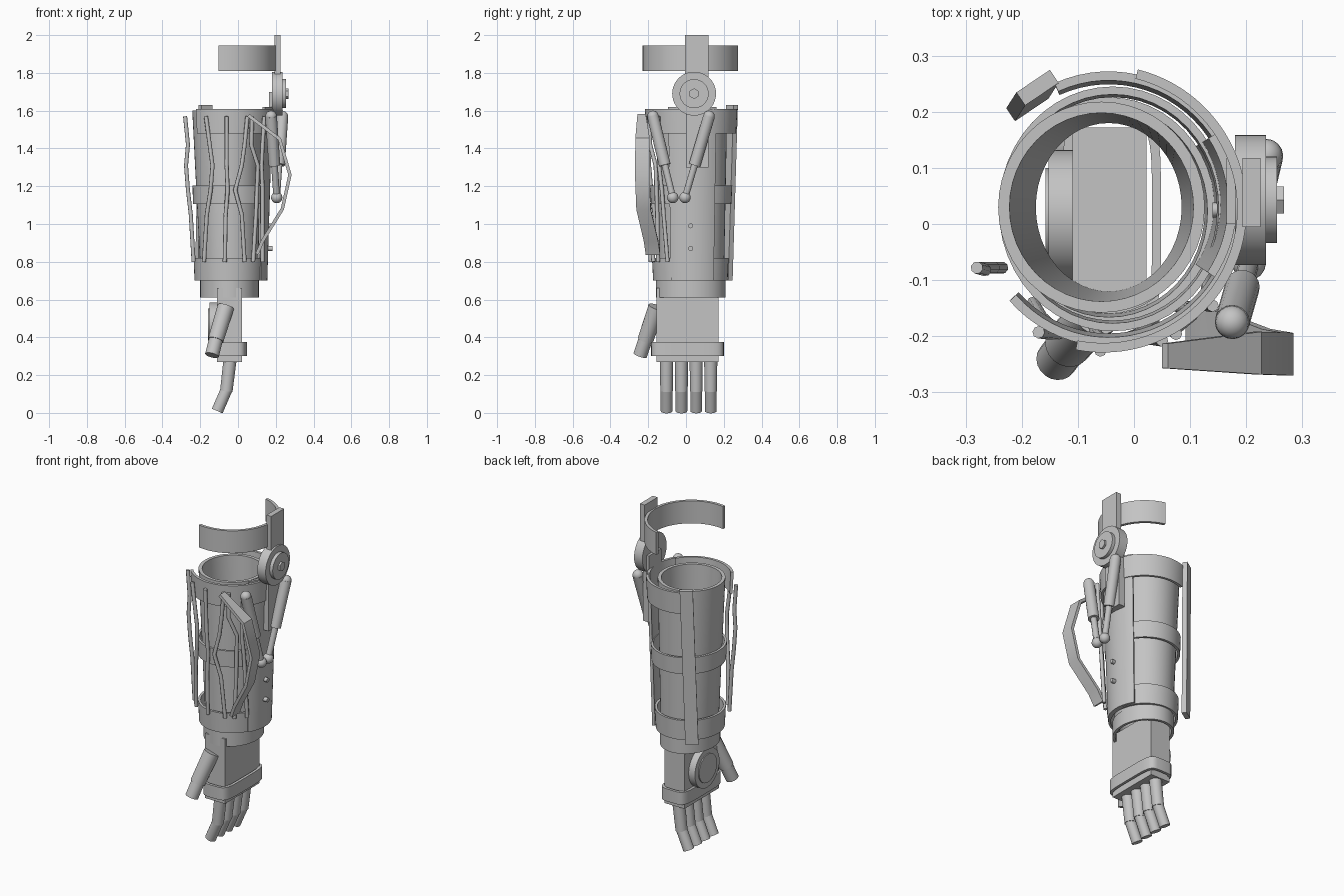
import bpy, bmesh, math
from mathutils import Vector, Matrix

cube = bpy.data.objects.get("Cube")
if cube:
    bpy.data.objects.remove(cube, do_unlink=True)

grey = bpy.data.materials.new("plain grey")
grey.use_nodes = True
grey.diffuse_color = (0.55, 0.55, 0.55, 1)
grey.node_tree.nodes["Principled BSDF"].inputs["Base Color"].default_value = grey.diffuse_color

CX, CY = -0.045, 0.027   # axis of the forearm


def finish(name, bm, smooth=True):
    bmesh.ops.recalc_face_normals(bm, faces=bm.faces)
    mesh = bpy.data.meshes.new(name)
    bm.to_mesh(mesh)
    bm.free()
    obj = bpy.data.objects.new(name, mesh)
    bpy.context.collection.objects.link(obj)
    mesh.materials.append(grey)
    if smooth:
        bpy.ops.object.select_all(action='DESELECT')
        obj.select_set(True)
        bpy.context.view_layer.objects.active = obj
        bpy.ops.object.shade_smooth_by_angle(angle=math.radians(35))
    return obj


def band(name, low, high, thick, a0=0, a1=360, steps=48, power=2):
    """Curved wall between two ellipses given as (z, cx, cy, rx, ry)."""
    bm = bmesh.new()
    full = a1 - a0 >= 360
    rows = []
    for i in range(steps if full else steps + 1):
        a = math.radians(a0 + (a1 - a0) * i / steps)
        c, s = [math.copysign(abs(v) ** (2 / power), v) for v in (math.cos(a), math.sin(a))]
        row = []
        for (z, cx, cy, rx, ry), t in ((low, 0), (high, 0), (high, thick), (low, thick)):
            row.append(bm.verts.new((cx + (rx - t) * c, cy + (ry - t) * s, z)))
        rows.append(row)
    pairs = list(zip(rows, rows[1:]))
    if full:
        pairs.append((rows[-1], rows[0]))
    else:
        bm.faces.new(rows[0])
        bm.faces.new(rows[-1])
    for p, q in pairs:
        for k in range(4):
            bm.faces.new((p[k], q[k], q[k - 1], p[k - 1]))
    return finish(name, bm)


def box(name, lo, hi):
    bm = bmesh.new()
    bmesh.ops.create_cube(bm, size=1)
    lo, hi = Vector(lo), Vector(hi)
    for v in bm.verts:
        v.co = (lo + hi) / 2 + Vector([a * b for a, b in zip(v.co, hi - lo)])
    return finish(name, bm, False)


def rod(name, a, b, r, sides=20, r2=None):
    a, b = Vector(a), Vector(b)
    bm = bmesh.new()
    turn = (b - a).to_track_quat('Z', 'Y').to_matrix().to_4x4()
    bmesh.ops.create_cone(bm, cap_ends=True, segments=sides, radius1=r, radius2=r2 or r,
                          depth=(b - a).length, matrix=Matrix.Translation((a + b) / 2) @ turn)
    return finish(name, bm)


def ball(name, at, r):
    bm = bmesh.new()
    bmesh.ops.create_uvsphere(bm, u_segments=16, v_segments=10, radius=r,
                              matrix=Matrix.Translation(at))
    return finish(name, bm)


def cable(name, points, r):
    curve = bpy.data.curves.new(name, 'CURVE')
    curve.dimensions = '3D'
    curve.bevel_depth = r
    curve.bevel_resolution = 2
    curve.use_fill_caps = True
    line = curve.splines.new('POLY')
    line.points.add(len(points) - 1)
    for p, co in zip(line.points, points):
        p.co = (*co, 1)
    curve.materials.append(grey)
    bpy.context.collection.objects.link(bpy.data.objects.new(name, curve))


# Forearm socket and the bands around it
band("forearm_socket", (0.67, CX, 0.03, 0.15, 0.17), (1.6, -0.058, 0.03, 0.184, 0.188), 0.02)
band("wrist_cuff", (0.61, CX, 0.025, 0.155, 0.185), (0.7, CX, 0.025, 0.155, 0.185), 0.015)
band("lower_band", (0.7, CX, 0.023, 0.185, 0.197), (0.82, CX, 0.023, 0.19, 0.203), 0.014)
band("middle_band", (1.105, -0.038, CY, 0.2, 0.213), (1.205, -0.038, CY, 0.203, 0.218), 0.014)
band("top_band", (1.48, CX, CY, 0.232, 0.238), (1.61, CX, CY, 0.238, 0.245), 0.016, -138, 114)
band("side_plate", (0.7, CX, 0.035, 0.2, 0.205), (1.62, CX, 0.035, 0.228, 0.232), 0.016, -34, 33, 16)
for z in (0.87, 0.99):
    rod("plate_rivet", (0.14, 0.025, z), (0.183, 0.025, z), 0.013, 12)

# Flat rear strap running down the socket
strap = box("rear_strap", (-0.014, -0.036, 0.7), (0.014, 0.036, 1.63))
for v in strap.data.vertices:
    t = (v.co.z - 0.7) / 0.93
    mid = Vector((-0.19 + 0.018 * t, 0.215 + 0.028 * t, 0))
    v.co = Matrix.Rotation(math.radians(124), 3, 'Z') @ v.co + mid

# Upper arm cuff and elbow hinge
band("upper_arm_cuff", (1.81, -0.055, CY, 0.256, 0.256), (1.945, -0.055, CY, 0.256, 0.256),
     0.017, -101, 76)
box("upper_hinge_bar", (0.193, -0.005, 1.7), (0.225, 0.118, 2.0))
box("lower_hinge_bar", (0.165, 0.0, 1.3), (0.205, 0.118, 1.7))
for name, x0, x1, r, sides in (("hinge_disc", 0.18, 0.235, 0.116, 40),
                               ("hinge_cap", 0.235, 0.255, 0.077, 32),
                               ("hinge_bolt", 0.255, 0.267, 0.028, 6)):
    rod(name, (x0, 0.043, 1.69), (x1, 0.043, 1.69), r, sides)

# Pistons between hinge and side plate
for side, top, foot in (("front", (0.175, -0.175, 1.57), (0.205, -0.07, 1.14)),
                        ("rear", (0.235, 0.122, 1.57), (0.205, -0.005, 1.14))):
    top, foot = Vector(top), Vector(foot)
    mid = top.lerp(foot, 0.6)
    rod(side + "_piston_body", top, mid, 0.031)
    rod(side + "_piston_rod", mid, foot, 0.018, 12)
    ball(side + "_piston_foot", foot, 0.03)
    ball(side + "_piston_head", top, 0.03)

# Wide bowed ribbon on the front corner
path = [Vector(p) for p in ((0.055, -0.235, 1.575), (0.22, -0.23, 1.45), (0.275, -0.232, 1.26),
                            (0.235, -0.225, 1.08), (0.13, -0.185, 0.91), (0.1, -0.175, 0.84))]
bm = bmesh.new()
rows = []
for i, p in enumerate(path):
    along = path[min(i + 1, len(path) - 1)] - path[max(i - 1, 0)]
    out = Vector((along.z, 0, -along.x)).normalized() * 0.009
    wide = Vector((0, 0.022 if i == 0 else 0.038, 0))
    rows.append([bm.verts.new(p + o) for o in (out + wide, out - wide, -out - wide, wide - out)])
bm.faces.new(rows[0])
bm.faces.new(rows[-1])
for p, q in zip(rows, rows[1:]):
    for k in range(4):
        bm.faces.new((p[k], q[k], q[k - 1], p[k - 1]))
finish("bowed_ribbon", bm)

# Kinked cables down the front, lying on the outside of the bands
heights = (1.57, 1.42, 1.31, 1.18, 1.05, 0.8)
runs = ((-0.28, -0.265, -0.275, -0.265, -0.25, -0.235),
        (-0.17, -0.15, -0.135, -0.145, -0.165, -0.18),
        (-0.06, -0.06, -0.06, -0.055, -0.065, -0.07),
        (0.05, 0.035, 0.02, -0.015, 0.02, 0.035),
        (0.075, 0.07, 0.105, 0.1, 0.095, 0.08),
        (0.14, 0.13, 0.125, 0.13, 0.13, 0.13))
for n, xs in enumerate(runs):
    pts = []
    for x, z in zip(xs, heights):
        reach = 0.215 + 0.038 * (z - 0.8) / 0.77
        pts.append((x, CY - math.sqrt(max(reach ** 2 - (x - CX) ** 2, 0.011)), z))
    cable("front_cable", pts, 0.011)

# Hand: block, dial on the back, strap around the palm
box("hand_block", (-0.11, -0.155, 0.27), (0.022, 0.172, 0.66))
rod("hand_dial", (-0.152, 0.015, 0.468), (-0.11, 0.015, 0.468), 0.117, 40)
rod("hand_dial_cap", (-0.158, 0.015, 0.468), (-0.15, 0.015, 0.468), 0.085, 32)
band("palm_strap", (0.3, -0.04, 0.008, 0.088, 0.192), (0.375, -0.04, 0.008, 0.088, 0.192),
     0.016, power=5)

# Fingers and thumb
for y in (-0.103, -0.024, 0.054, 0.131):
    rod("finger_base", (-0.04, y, 0.3), (-0.062, y, 0.115), 0.035, r2=0.033)
    rod("finger_tip", (-0.06, y, 0.125), (-0.11, y, 0.01), 0.031)
rod("thumb_base", (-0.065, -0.155, 0.56), (-0.118, -0.215, 0.385), 0.045, r2=0.042)
rod("thumb_tip", (-0.115, -0.212, 0.395), (-0.138, -0.243, 0.305), 0.037)
